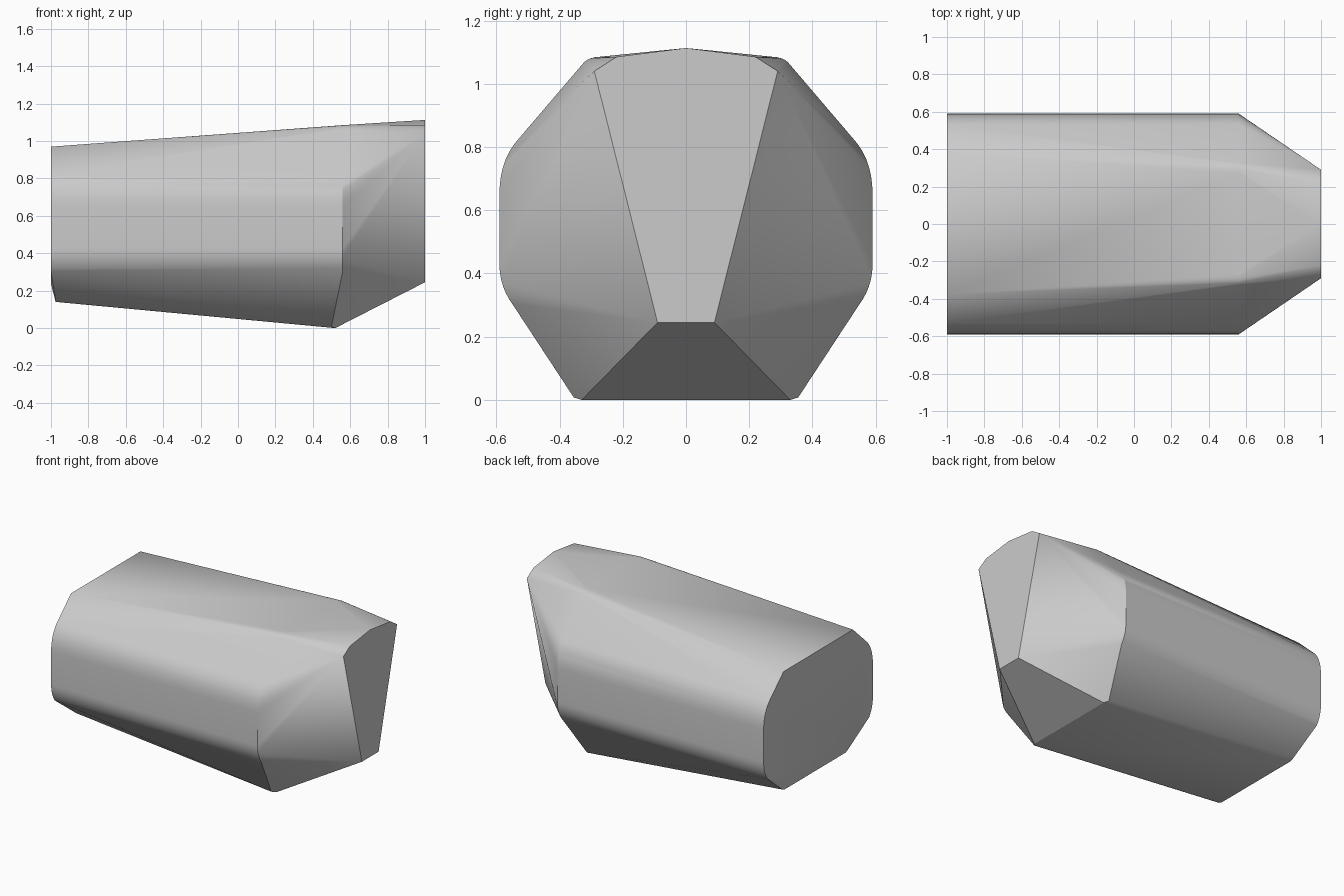
import bpy, bmesh, math

cube = bpy.data.objects.get("Cube")
if cube:
    bpy.data.objects.remove(cube, do_unlink=True)

grey = bpy.data.materials.new("plain grey")
grey.use_nodes = True
colour = (0.6, 0.6, 0.6, 1)
grey.diffuse_color = colour
grey.node_tree.nodes["Principled BSDF"].inputs["Base Color"].default_value = colour


def arc(start, control, end, steps=7):
    """Rounded corner in the y-z plane."""
    points = []
    for i in range(steps + 1):
        t = i / steps
        points.append(tuple((1 - t) ** 2 * a + 2 * t * (1 - t) * b + t * t * c
                            for a, b, c in zip(start, control, end)))
    return points


# Side profile shared along the body, running from bottom to top
side = arc((0.55, 0.305), (0.59, 0.36), (0.59, 0.43)) + arc((0.59, 0.65), (0.59, 0.76), (0.53, 0.825))
rear = [(-1, y, z) for y, z in side + [(0.375, 0.97), (0.36, 0.97)]]
front = [(0.56, y, z) for y, z in side + arc((0.325, 1.065), (0.31, 1.085), (0.27, 1.085), 4)]

# Bottom edges, rear chamfer and the narrow nose
bottom = [(0.5, 0.355, 0.008), (0.52, 0.33, 0), (-0.975, 0.355, 0.15),
          (-0.975, 0.33, 0.14), (-1, 0.43, 0.235)]
nose = [(1, 0.09, 0.245), (1, 0.29, 1.04), (1, 0.22, 1.085), (1, 0, 1.113)]

# Faceted body wrapped around the mirrored outline
bm = bmesh.new()
for x, y, z in rear + front + bottom + nose:
    for s in ((1, -1) if y else (1,)):
        bm.verts.new((x, s * y, z))
result = bmesh.ops.convex_hull(bm, input=bm.verts[:])
loose = [v for v in bm.verts if not v.link_faces]
bmesh.ops.delete(bm, geom=loose, context='VERTS')
bmesh.ops.dissolve_limit(bm, angle_limit=math.radians(0.5), verts=bm.verts[:], edges=bm.edges[:])
bmesh.ops.recalc_face_normals(bm, faces=bm.faces[:])
mesh = bpy.data.meshes.new("body")
bm.to_mesh(mesh)
bm.free()
mesh.materials.append(grey)
body = bpy.data.objects.new("body", mesh)
bpy.context.collection.objects.link(body)
bpy.context.view_layer.objects.active = body
body.select_set(True)
bpy.ops.object.shade_smooth_by_angle(angle=math.radians(20))
